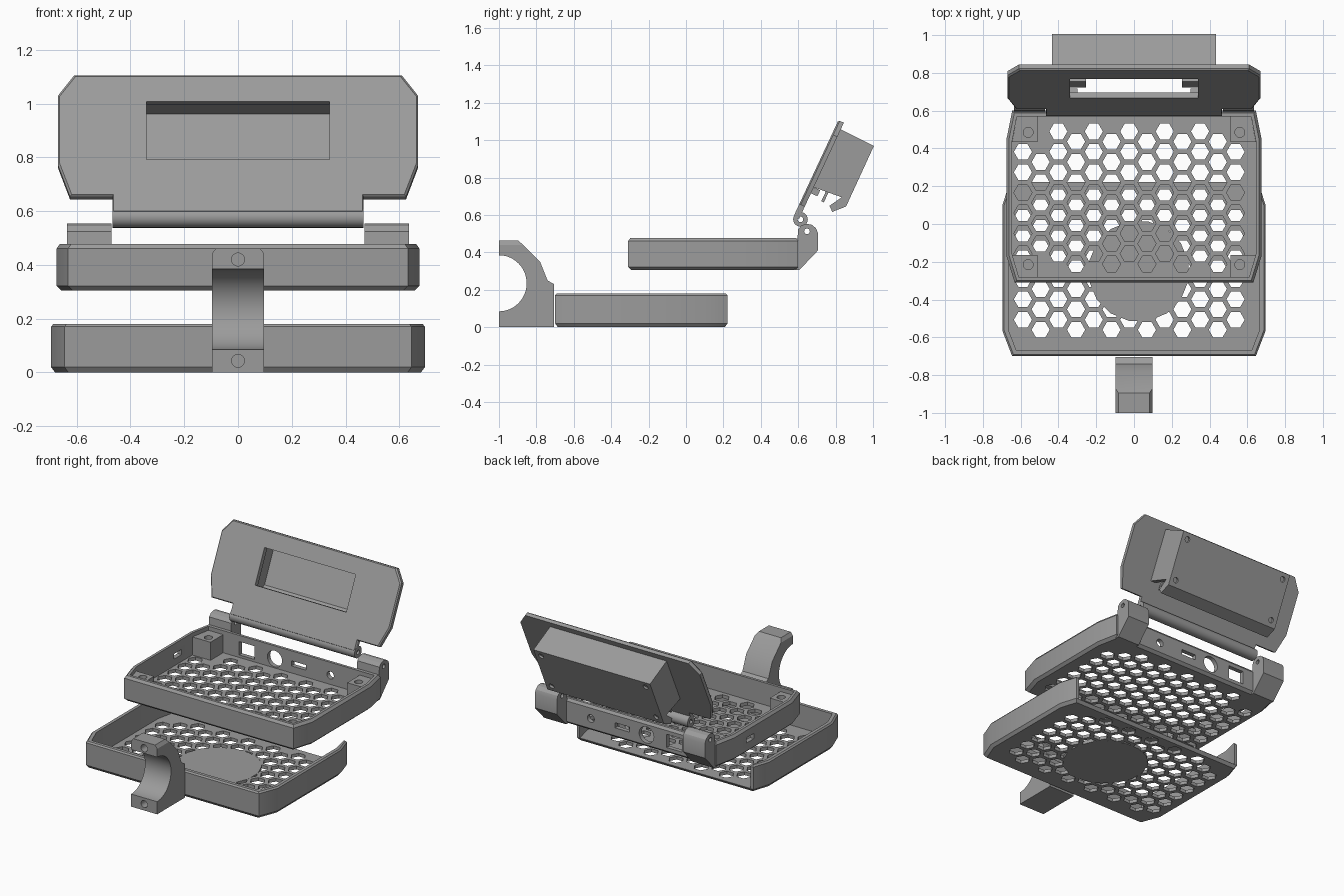
import bpy, bmesh, math
from mathutils import Matrix, Vector

if "Cube" in bpy.data.objects:
    bpy.data.objects.remove(bpy.data.objects["Cube"])

grey = bpy.data.materials.new("mid_grey")
grey.diffuse_color = (0.33, 0.33, 0.33, 1)
grey.use_nodes = True
grey.node_tree.nodes["Principled BSDF"].inputs["Base Color"].default_value = grey.diffuse_color

# Frames: profile (y, z) pushed along x, and the tilted lid frames
ID = Matrix.Identity(4)
ALONG_X = Matrix(((0, 0, 1, 0), (1, 0, 0, 0), (0, 1, 0, 0), (0, 0, 0, 1)))
ALONG_Y = Matrix.Rotation(math.pi / 2, 4, 'X')          # local z -> -y, local y -> z
HINGE = Matrix.Translation((0, 0.612, 0.577))
LID_FACE = HINGE @ Matrix.Rotation(math.radians(65), 4, 'X')
LID_SIDE = HINGE @ Matrix.Rotation(math.radians(-25), 4, 'X') @ ALONG_X


def prism(bm, pts, levels, m=ID):
    """Loft a closed outline through (height, inset) levels."""
    cx = (min(p[0] for p in pts) + max(p[0] for p in pts)) / 2
    cy = (min(p[1] for p in pts) + max(p[1] for p in pts)) / 2
    hx = max(p[0] for p in pts) - cx
    hy = max(p[1] for p in pts) - cy
    rings = []
    for z, d in levels:
        rings.append([bm.verts.new(m @ Vector((cx + (x - cx) * (1 - d / hx),
                                               cy + (y - cy) * (1 - d / hy), z)))
                      for x, y in pts])
    n = len(pts)
    bm.faces.new(rings[0][::-1])
    bm.faces.new(rings[-1])
    for a, b in zip(rings, rings[1:]):
        for i in range(n):
            bm.faces.new((a[i], a[(i + 1) % n], b[(i + 1) % n], b[i]))


def ngon(x, y, r, n, a0=0.0):
    return [(x + r * math.cos(a0 + 2 * math.pi * i / n),
             y + r * math.sin(a0 + 2 * math.pi * i / n)) for i in range(n)]


def rect(x0, x1, y0, y1):
    return [(x0, y0), (x1, y0), (x1, y1), (x0, y1)]


def mirrored(right):
    """Close a right-hand outline (bottom to top) with its mirror image."""
    return right + [(-x, y) for x, y in reversed(right)]


def solid(name, *prisms):
    bm = bmesh.new()
    for p in prisms:
        prism(bm, *p)
    bmesh.ops.recalc_face_normals(bm, faces=bm.faces)
    me = bpy.data.meshes.new(name)
    bm.to_mesh(me)
    bm.free()
    me.materials.append(grey)
    ob = bpy.data.objects.new(name, me)
    bpy.context.collection.objects.link(ob)
    return ob


def cut(ob, *groups):
    """Subtract each group of prisms in turn, then apply."""
    tools = []
    for g in groups:
        tool = solid("cutter", *g)
        tool.hide_render = True
        mod = ob.modifiers.new("cut", 'BOOLEAN')
        mod.operation, mod.solver, mod.object = 'DIFFERENCE', 'EXACT', tool
        tools.append(tool)
    bpy.context.view_layer.update()
    me = bpy.data.meshes.new_from_object(
        ob.evaluated_get(bpy.context.evaluated_depsgraph_get()))
    ob.modifiers.clear()
    ob.data = me
    for t in tools:
        bpy.data.objects.remove(t)


def hexes(even_y, odd_y, rows, z0, z1, skip):
    """Honeycomb of hole prisms in 13 staggered columns."""
    out = []
    for i in range(13):
        for k in range(rows):
            x, y = -0.588 + 0.0938 * i, (odd_y if i % 2 else even_y) + 0.108 * k
            if not skip(x, y):
                out.append((ngon(x, y, 0.048, 6), [(z0, 0), (z1, 0)]))
    return out


# Lower tray, open at the back
low = mirrored([(0.645, -0.70), (0.695, -0.57), (0.695, 0.105), (0.658, 0.222)])
lower_tray = solid("lower_tray", (low, [(0, 0.015), (0.02, 0), (0.17, 0), (0.18, 0.008)]))
low_in = mirrored([(0.622, -0.67), (0.665, -0.56), (0.665, 0.10), (0.62, 0.30)])
cut(lower_tray, [(low_in, [(0.022, 0), (0.3, 0)])],
    hexes(-0.507, -0.56, 7, -0.05, 0.1,
          lambda x, y: math.hypot(x - 0.025, y + 0.25) < 0.21 or (abs(x) > 0.52 and y > 0.12)))
# Solid round pad in the middle of the lower floor
solid("floor_pad", (ngon(0.025, -0.25, 0.268, 16, math.pi / 16), [(0, 0), (0.0225, 0)]))

# Front half-clamp with round mouth and two screw holes
arc = [(-1 + 0.148 * math.cos(a), 0.235 + 0.15 * math.sin(a))
       for a in [math.pi * (0.5 - i / 24) for i in range(25)]]
clamp = solid("front_clamp", (
    arc + [(-1, 0), (-0.705, 0), (-0.705, 0.23), (-0.74, 0.25), (-0.78, 0.35),
           (-0.895, 0.463), (-1, 0.463)], [(-0.097, 0), (0.097, 0)], ALONG_X))
corners = [([(s * 0.07, 0.48), (s * 0.115, 0.48), (s * 0.115, 0.415)],
            [(0.6, 0), (1.1, 0)], ALONG_Y) for s in (-1, 1)]
cut(clamp, corners, [(ngon(0, z, 0.024, 24), [(0.9, 0), (1.1, 0)], ALONG_Y)
                     for z in (0.043, 0.42)])

# Upper tray with honeycomb floor and port openings
up = mirrored([(0.632, -0.31), (0.675, -0.17), (0.675, 0.45), (0.645, 0.60)])
upper_tray = solid("upper_tray", (up, [(0.305, 0.018), (0.322, 0), (0.46, 0), (0.477, 0.012)]))
up_in = mirrored([(0.61, -0.28), (0.645, -0.16), (0.645, 0.44), (0.62, 0.57)])
posts = [(sx * 0.56, y) for sx in (-1, 1) for y in (-0.215, 0.485)]
ports = [rect(-0.39, -0.275, 0.345, 0.435), ngon(-0.125, 0.39, 0.055, 24),
         rect(0.0, 0.11, 0.375, 0.41), ngon(0.29, 0.39, 0.026, 20)]
cut(upper_tray, [(up_in, [(0.328, 0), (0.6, 0)])],
    hexes(-0.158, -0.212, 7, 0.25, 0.4,
          lambda x, y: any(abs(x - a) < 0.08 and abs(y - b) < 0.05 for a, b in posts)),
    [(p, [(-0.7, 0), (-0.5, 0)], ALONG_Y) for p in ports],
    [(rect(0.24, 0.32, 0.375, 0.41), [(-0.75, 0), (-0.6, 0)], ALONG_X)])

# Corner screw posts
for x, y in posts:
    sx, sy = (1 if x > 0 else -1), (1 if y > 0 else -1)
    outer = 0.085 if sy > 0 else 0.065
    pts = [(x - sx * 0.05, y - sy * 0.05), (x + sx * 0.085, y - sy * 0.05),
           (x + sx * 0.06, y + sy * outer), (x - sx * 0.05, y + sy * outer)]
    post = solid("screw_post", (pts, [(0.32, 0), (0.45, 0)]))
    cut(post, [(ngon(x, y, 0.026, 20), [(0.38, 0), (0.5, 0)])])

# Hinge ears on the back of the upper tray
ear = [(0.575, 0.305), (0.605, 0.305), (0.705, 0.41), (0.705, 0.505), (0.695, 0.53),
       (0.672, 0.548), (0.645, 0.553), (0.618, 0.545), (0.60, 0.525), (0.596, 0.475),
       (0.575, 0.475)]
for side, x0 in (("left", -0.635), ("right", 0.47)):
    e = solid(side + "_hinge_ear", (ear, [(x0, 0), (x0 + 0.165, 0)], ALONG_X))
    cut(e, [(ngon(0.647, 0.513, 0.015, 16), [(x0 - 0.1, 0), (x0 + 0.3, 0)], ALONG_X)])

# Tilted lid plate with window
plate = mirrored([(0.467, 0.0), (0.467, 0.07), (0.625, 0.07), (0.67, 0.20),
                  (0.67, 0.483), (0.61, 0.566)])
lid = solid("lid_plate", (plate, [(0.008, 0), (0.032, 0), (0.04, 0.007)], LID_FACE))
cut(lid, [(rect(-0.34, 0.34, 0.218, 0.456), [(-0.1, 0), (0.2, 0)], LID_FACE)])

# Hinge barrel along the lid's lower edge
barrel = solid("hinge_barrel", (ngon(0, 0, 0.039, 28), [(-0.467, 0), (0.467, 0)], LID_SIDE))
cut(barrel, [(ngon(0, 0, 0.015, 16), [(-0.6, 0), (0.6, 0)], LID_SIDE)])

# Hollow display housing behind the lid, open at the bottom, four screw holes
shell = [(-0.012, 0.185), (0.15, 0.20), (0.11, 0.131), (0.137, 0.108), (0.192, 0.165),
         (0.19, 0.522), (-0.012, 0.527)]
hollow = [(-0.1, 0.05), (0.095, 0.05), (0.105, 0.131), (0.152, 0.208), (0.165, 0.22),
          (0.165, 0.50), (-0.1, 0.50)]
housing = solid("display_housing", (shell, [(-0.435, 0), (0.435, 0)], LID_SIDE))
cut(housing, [(hollow, [(-0.40, 0), (0.40, 0)], LID_SIDE)],
    [(ngon(x, u, 0.018, 16), [(-0.25, 0), (-0.178, 0)], LID_FACE)
     for x in (-0.39, 0.39) for u in (0.21, 0.48)])

# Small retaining tabs under the housing
for x in (-0.33, 0.33):
    solid("retaining_tab", (rect(-0.012, 0.03, 0.15, 0.185), [(x - 0.03, 0), (x + 0.03, 0)], LID_SIDE),
          (rect(0.06, 0.075, 0.135, 0.21), [(x - 0.075, 0), (x + 0.075, 0)], LID_SIDE))

# Smooth the round surfaces, keep edges crisp
for ob in bpy.context.collection.objects:
    ob.data.shade_smooth()
    ob.data.set_sharp_from_angle(angle=math.radians(25))
